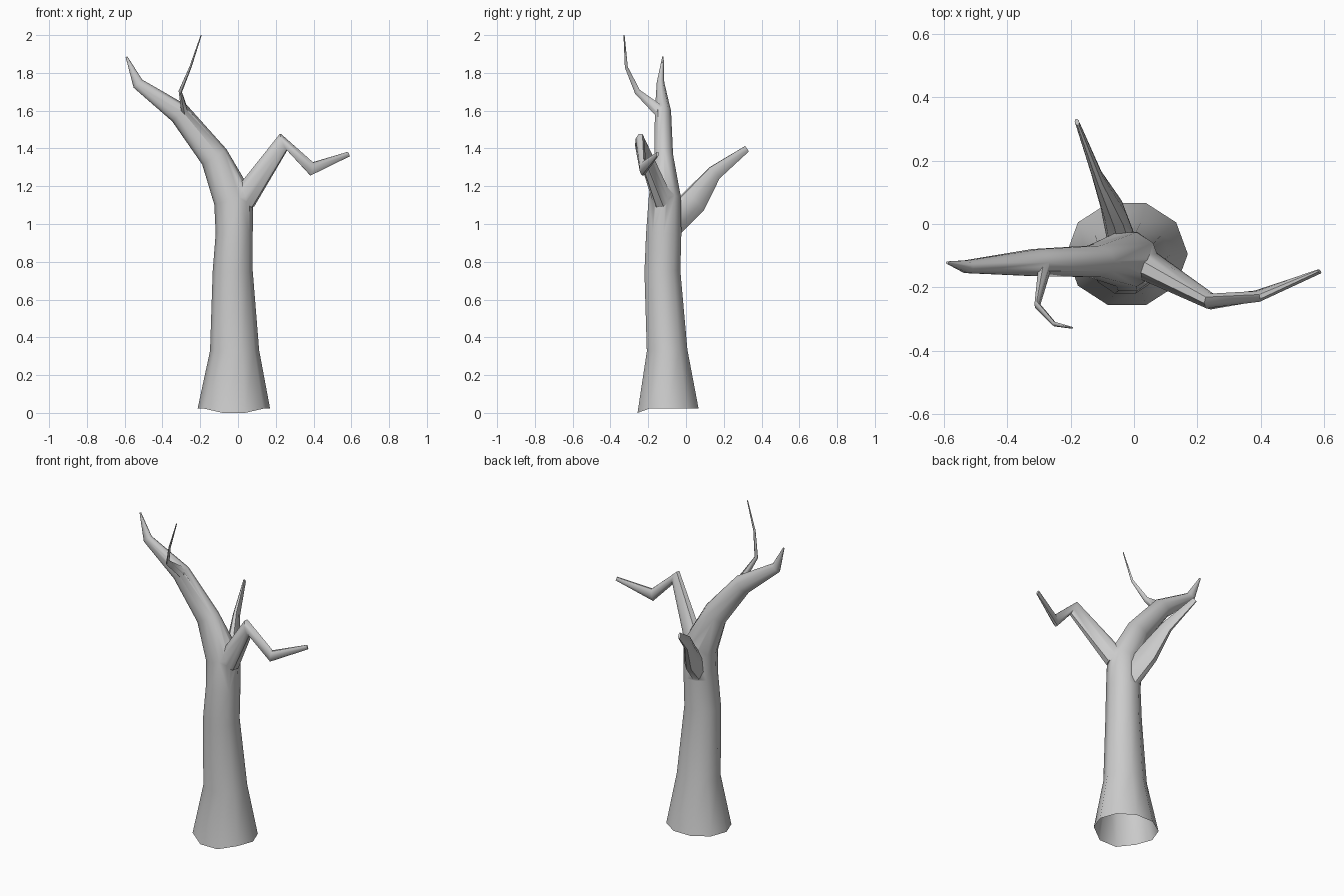
import bpy, bmesh, math
from mathutils import Vector

if "Cube" in bpy.data.objects:
    bpy.data.objects.remove(bpy.data.objects["Cube"])


def limb(name, stations, side_ref, sides):
    """Capped tube through stations (x, y, z, half width along side_ref, half height)."""
    pts = [Vector(s[:3]) for s in stations]
    bm = bmesh.new()
    rings = []
    for i, s in enumerate(stations):
        n = (pts[min(i + 1, len(pts) - 1)] - pts[max(i - 1, 0)]).normalized()
        v = n.cross(Vector(side_ref)).normalized()
        u = v.cross(n)
        ring = []
        for k in range(sides):
            a = 2 * math.pi * (k + 0.5) / sides
            ring.append(bm.verts.new(pts[i] + u * s[3] * math.cos(a) + v * s[4] * math.sin(a)))
        rings.append(ring)
    for a, b in zip(rings, rings[1:]):
        for k in range(sides):
            j = (k + 1) % sides
            bm.faces.new((a[k], a[j], b[j], b[k]))
    bm.faces.new(rings[0])
    bm.faces.new(rings[-1])
    # keep the foot of the trunk level
    if name == "tree":
        for v in rings[0]:
            v.co.z = 0.0 if v.co.y < -0.21 else 0.022
    bmesh.ops.recalc_face_normals(bm, faces=bm.faces[:])
    me = bpy.data.meshes.new(name)
    bm.to_mesh(me)
    bm.free()
    ob = bpy.data.objects.new(name, me)
    bpy.context.collection.objects.link(ob)
    return ob


# Trunk bending into the main left branch
tree = limb("tree", [
    (-0.022, -0.095, 0.02, 0.170, 0.192),
    (-0.018, -0.100, 0.33, 0.113, 0.130),
    (-0.028, -0.125, 0.75, 0.100, 0.106),
    (-0.020, -0.118, 0.95, 0.098, 0.098),
    (-0.023, -0.112, 1.13, 0.090, 0.106),
    (-0.125, -0.118, 1.355, 0.052, 0.076),
    (-0.308, -0.122, 1.585, 0.045, 0.058),
    (-0.530, -0.135, 1.743, 0.021, 0.031),
    (-0.590, -0.122, 1.885, 0.004, 0.005)], (0, 1, 0), 10)

# Crooked right branch
right_branch = limb("right_branch", [
    (0.030, -0.125, 1.130, 0.050, 0.070),
    (0.242, -0.245, 1.435, 0.026, 0.050),
    (0.390, -0.228, 1.292, 0.019, 0.038),
    (0.586, -0.150, 1.370, 0.007, 0.014)], (0.25, 1, 0), 8)

# Back branch
back_branch = limb("back_branch", [
    (-0.030, -0.080, 1.000, 0.050, 0.075),
    (-0.065, 0.042, 1.120, 0.038, 0.075),
    (-0.115, 0.150, 1.270, 0.018, 0.043),
    (-0.180, 0.322, 1.398, 0.007, 0.019)], (1, 0.35, 0), 8)

# Thin twig on the left branch
twig = limb("twig", [
    (-0.280, -0.125, 1.585, 0.022, 0.034),
    (-0.306, -0.257, 1.700, 0.009, 0.016),
    (-0.252, -0.316, 1.830, 0.006, 0.008),
    (-0.195, -0.328, 2.000, 0.003, 0.003)], (1, 0.1, 0), 6)

# Merge the branches into one skin
bpy.context.view_layer.objects.active = tree
tree.select_set(True)
for part in (right_branch, back_branch, twig):
    mod = tree.modifiers.new("join", 'BOOLEAN')
    mod.operation = 'UNION'
    mod.solver = 'EXACT'
    mod.object = part
    bpy.ops.object.modifier_apply(modifier=mod.name)
    bpy.data.objects.remove(part)

# Open the hollow foot
bm = bmesh.new()
bm.from_mesh(tree.data)
foot = [f for f in bm.faces if all(v.co.z < 0.03 for v in f.verts)]
bmesh.ops.delete(bm, geom=foot, context='FACES_ONLY')
bm.to_mesh(tree.data)
bm.free()
bpy.ops.object.shade_smooth_by_angle(angle=math.radians(50))
